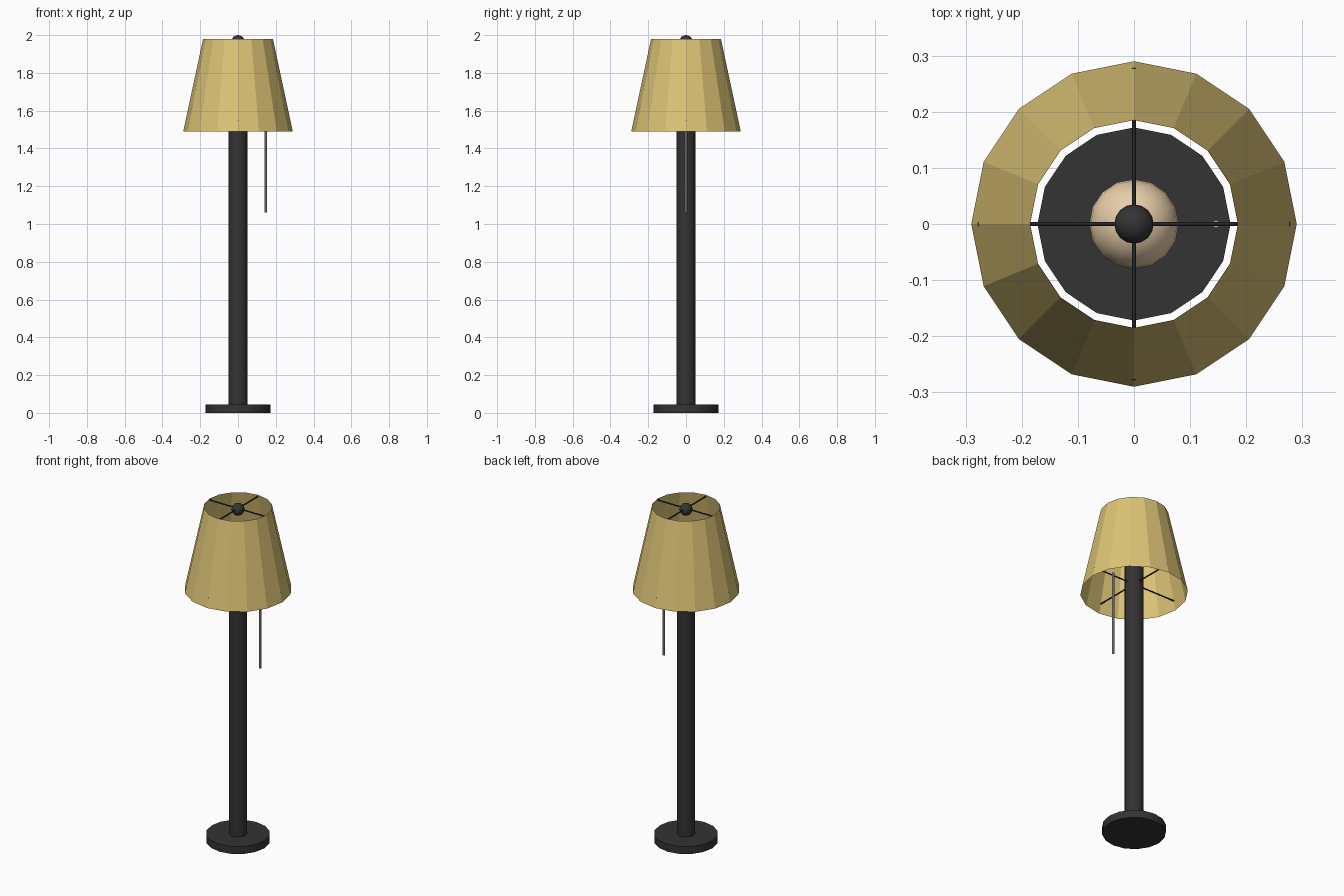
import bpy
from math import pi, radians

if "Cube" in bpy.data.objects:
    bpy.data.objects.remove(bpy.data.objects["Cube"])


def material(name, rgb):
    m = bpy.data.materials.new(name)
    m.diffuse_color = (*rgb, 1)
    m.use_nodes = True
    m.node_tree.nodes["Principled BSDF"].inputs["Base Color"].default_value = m.diffuse_color
    return m


DARK = material("dark_metal", (0.035, 0.033, 0.033))
FABRIC = material("shade_fabric", (0.72, 0.55, 0.18))
GLASS = material("warm_glass", (0.80, 0.62, 0.40))
STEEL = material("steel", (0.45, 0.45, 0.45))


def finish(name, mat, smooth):
    ob = bpy.context.object
    ob.name = name
    ob.data.materials.append(mat)
    if smooth:
        bpy.ops.object.shade_smooth_by_angle(angle=radians(35))
    return ob


def tube(name, mat, r0, r1, z0, z1, x=0, sides=16, cap='NGON', smooth=True):
    bpy.ops.mesh.primitive_cone_add(vertices=sides, radius1=r0, radius2=r1, depth=z1 - z0,
                                    end_fill_type=cap, location=(x, 0, (z0 + z1) / 2))
    return finish(name, mat, smooth)


def ball(name, mat, r, z):
    bpy.ops.mesh.primitive_uv_sphere_add(segments=16, ring_count=12, radius=r, location=(0, 0, z))
    return finish(name, mat, True)


def spider(name, half_length, z):
    # two crossed rods that carry the shade
    for axis, rot in (("x", (0, pi / 2, 0)), ("y", (pi / 2, 0, 0))):
        bpy.ops.mesh.primitive_cylinder_add(vertices=8, radius=0.004, depth=2 * half_length,
                                            location=(0, 0, z), rotation=rot)
        finish(f"{name}_{axis}", DARK, True)


# stand
tube("base", DARK, 0.172, 0.172, 0, 0.045)
tube("pole", DARK, 0.05, 0.05, 0.045, 1.67)

# open faceted shade with its upper and lower supports
tube("shade", FABRIC, 0.29, 0.185, 1.49, 1.98, cap='NOTHING', smooth=False)
spider("upper_support", 0.185, 1.97)
spider("lower_support", 0.278, 1.545)

# bulb, finial and pull cord
ball("bulb", GLASS, 0.08, 1.74)
ball("finial", DARK, 0.035, 1.965)
tube("pull_cord", STEEL, 0.007, 0.007, 1.062, 1.56, x=0.146, sides=8)
